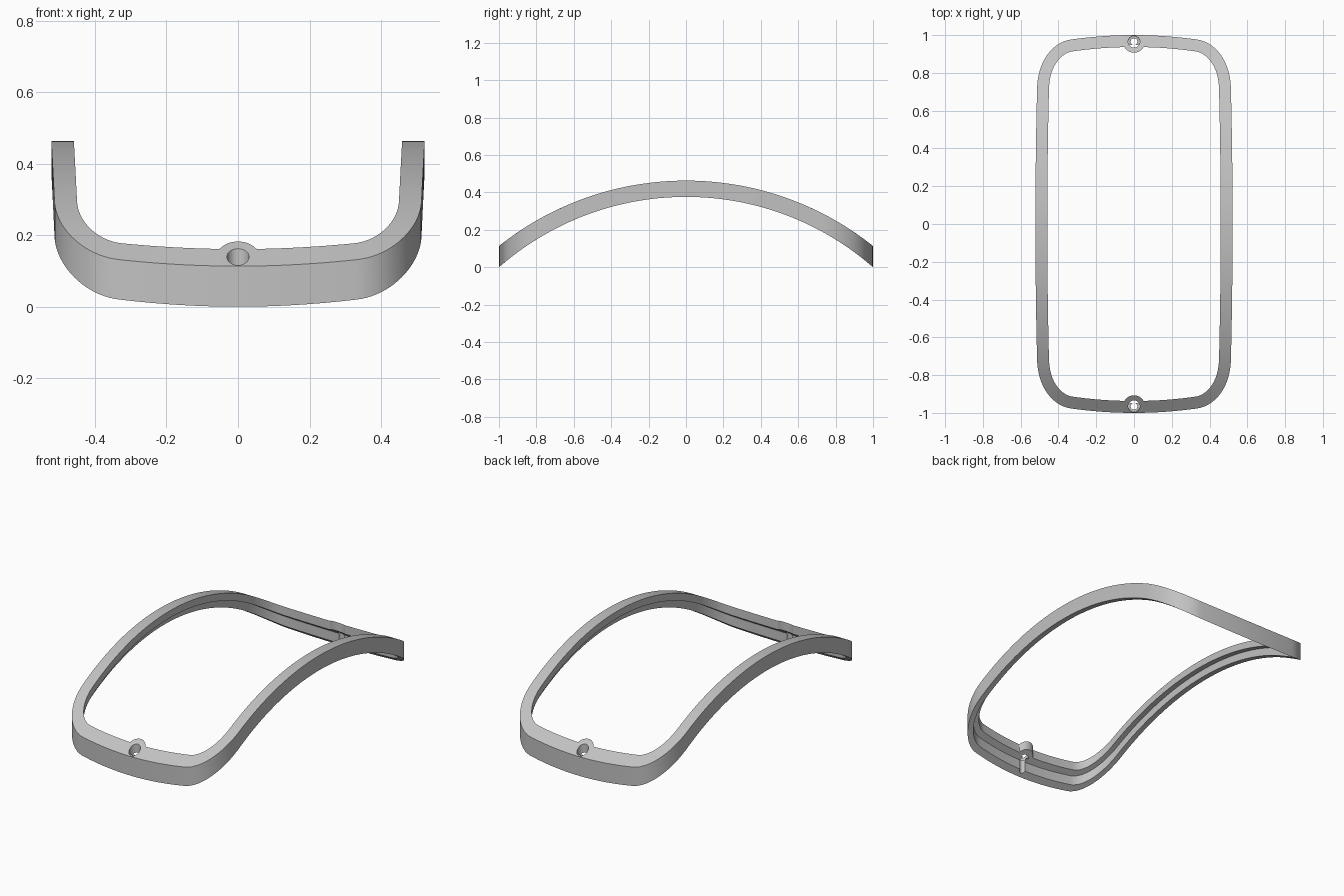
import bpy
import bmesh
from math import sqrt
from mathutils import Vector

cube = bpy.data.objects.get("Cube")
if cube:
    bpy.data.objects.remove(cube)

# Arched bands share one centre; wide flange on top, thin wall below
CENTRE_Z = -1.141
R_TOP, R_STEP, R_BOTTOM = 1.604, 1.562, 1.517
FLANGE, WALL = 0.063, 0.032
BOSS_Y, BOSS_R = 0.965, 0.058

grey = bpy.data.materials.new("light_grey")
grey.use_nodes = True
colour = (0.54, 0.54, 0.54, 1)
grey.diffuse_color = colour
grey.node_tree.nodes["Principled BSDF"].inputs["Base Color"].default_value = colour


def arch_z(y, radius):
    return CENTRE_Z + sqrt(radius * radius - y * y)


def bezier(a, b, c, d, t):
    s = 1 - t
    return a * s**3 + b * 3 * s * s * t + c * 3 * s * t * t + d * t**3


# Quarter outline: bowed side, round corner, bowed end
def quarter_outline():
    side = [Vector((0.522 - 0.009 * (i / 24) ** 2, 0.72 * i / 24)) for i in range(24)]
    p = [Vector(v) for v in ((0.513, 0.72), (0.509, 0.865), (0.43, 0.964), (0.33, 0.977))]
    corner = [bezier(*p, i / 20) for i in range(20)]
    xs = [0.33 - 0.27 * i / 10 for i in range(10)] + [0.06 - 0.003 * i for i in range(21)]
    end = [Vector((x, 1 - 0.023 * (x / 0.33) ** 2)) for x in xs]
    return side + corner + end


def full_outline():
    q = quarter_outline()
    half = q + [Vector((-v.x, v.y)) for v in reversed(q[:-1])]
    return half + [Vector((v.x, -v.y)) for v in reversed(half[1:-1])]


def inset(loop, distance):
    result = []
    for i, v in enumerate(loop):
        t = (loop[(i + 1) % len(loop)] - loop[i - 1]).normalized()
        result.append(v + Vector((-t.y, t.x)) * distance)
    return result


# Screw bosses bulge the flange inwards at both ends
def add_boss(loop):
    for v in loop:
        if abs(v.x) < BOSS_R and abs(v.y) > 0.8:
            edge = BOSS_Y - sqrt(BOSS_R**2 - v.x**2)
            v.y = min(abs(v.y), edge) * (1 if v.y > 0 else -1)
    return loop


outer = full_outline()
flange = add_boss(inset(outer, FLANGE))
wall = inset(outer, WALL)
section = [(outer, R_TOP), (flange, R_TOP), (flange, R_STEP),
           (wall, R_STEP), (wall, R_BOTTOM), (outer, R_BOTTOM)]

bm = bmesh.new()
rings = [[bm.verts.new((v.x, v.y, arch_z(v.y, r))) for v in loop] for loop, r in section]
count = len(outer)
for k, ring in enumerate(rings):
    following = rings[(k + 1) % len(rings)]
    for i in range(count):
        j = (i + 1) % count
        bm.faces.new((ring[i], ring[j], following[j], following[i]))
bmesh.ops.recalc_face_normals(bm, faces=bm.faces)
mesh = bpy.data.meshes.new("arched_frame")
bm.to_mesh(mesh)
bm.free()
frame = bpy.data.objects.new("arched_frame", mesh)
bpy.context.collection.objects.link(frame)
mesh.materials.append(grey)


# Drill a vertical hole through the frame
def drill(y, radius, bottom, top):
    bpy.ops.mesh.primitive_cylinder_add(vertices=32, radius=radius, depth=top - bottom,
                                        location=(0, y, (top + bottom) / 2))
    cutter = bpy.context.object
    cutter.name = "hole_cutter"
    cutter.hide_render = True
    cutter.data.materials.append(grey)
    bpy.ops.object.select_all(action="DESELECT")
    frame.select_set(True)
    bpy.context.view_layer.objects.active = frame
    cut = frame.modifiers.new("hole", "BOOLEAN")
    cut.operation = "DIFFERENCE"
    cut.solver = "EXACT"
    cut.object = cutter
    bpy.ops.object.modifier_apply(modifier=cut.name)
    bpy.data.objects.remove(cutter)


# Screw holes with a wider recess for the head
for y in (-BOSS_Y, BOSS_Y):
    drill(y, 0.031, 0.1, 0.3)
    drill(y, 0.018, -0.1, 0.31)

bpy.ops.object.shade_smooth_by_angle()
